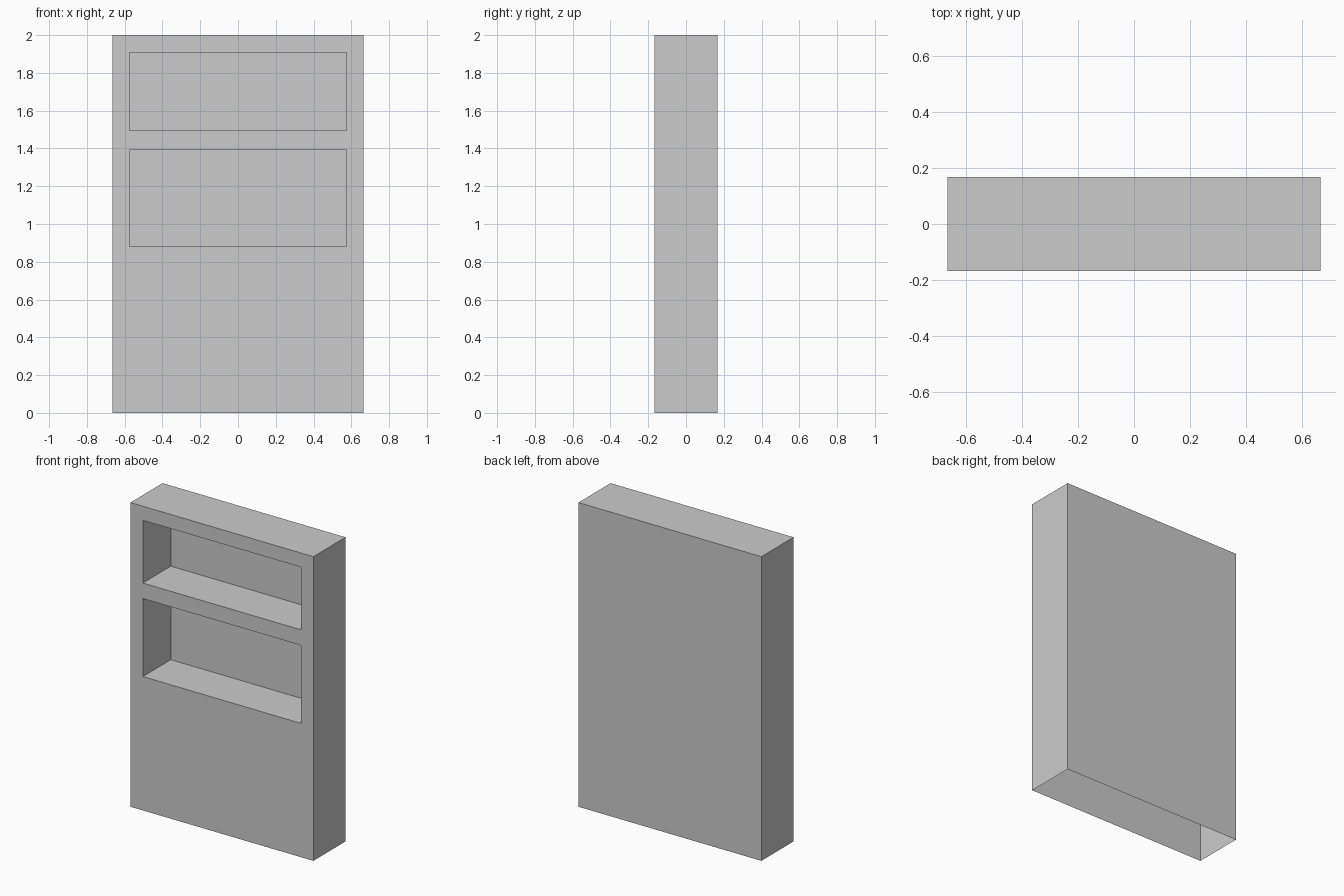
import bpy
import bmesh
from mathutils import Matrix, Vector

if "Cube" in bpy.data.objects:
    bpy.data.objects.remove(bpy.data.objects["Cube"])

WIDTH, DEPTH, HEIGHT = 1.33, 0.334, 2.0
NICHE_HALF, NICHE_DEPTH = 0.575, 0.29
NICHES = [(0.88, 1.393), (1.495, 1.907)]      # bottom and top of each shelf niche

bm = bmesh.new()

# Cabinet shell, open underneath
bmesh.ops.create_cube(bm, size=1, matrix=Matrix.Translation((0, 0, HEIGHT / 2))
                      @ Matrix.Diagonal((WIDTH, DEPTH, HEIGHT, 1)))
bm.normal_update()
bmesh.ops.delete(bm, geom=[f for f in bm.faces if f.normal.z < -0.5],
                 context='FACES_ONLY')


def front_faces():
    bm.normal_update()
    return [f for f in bm.faces if f.normal.y < -0.5]


def cut_front(point, normal):
    faces = front_faces()
    edges = {e for f in faces for e in f.edges}
    verts = {v for f in faces for v in f.verts}
    bmesh.ops.bisect_plane(bm, geom=faces + list(edges) + list(verts),
                           plane_co=point, plane_no=normal)


# Divide the front panel around the niches
for pair in NICHES:
    for z in pair:
        cut_front(Vector((0, 0, z)), Vector((0, 0, 1)))
for x in (-NICHE_HALF, NICHE_HALF):
    cut_front(Vector((x, 0, 0)), Vector((1, 0, 0)))

# Push the shelf niches inwards
niche_faces = []
for f in front_faces():
    c = f.calc_center_median()
    if abs(c.x) < 0.01 and any(lo < c.z < hi for lo, hi in NICHES):
        niche_faces.append(f)
bmesh.ops.inset_individual(bm, faces=niche_faces, thickness=0, depth=-NICHE_DEPTH)

mesh = bpy.data.meshes.new("bookcase_body")
bm.to_mesh(mesh)
bm.free()
bpy.context.collection.objects.link(bpy.data.objects.new("bookcase_body", mesh))
